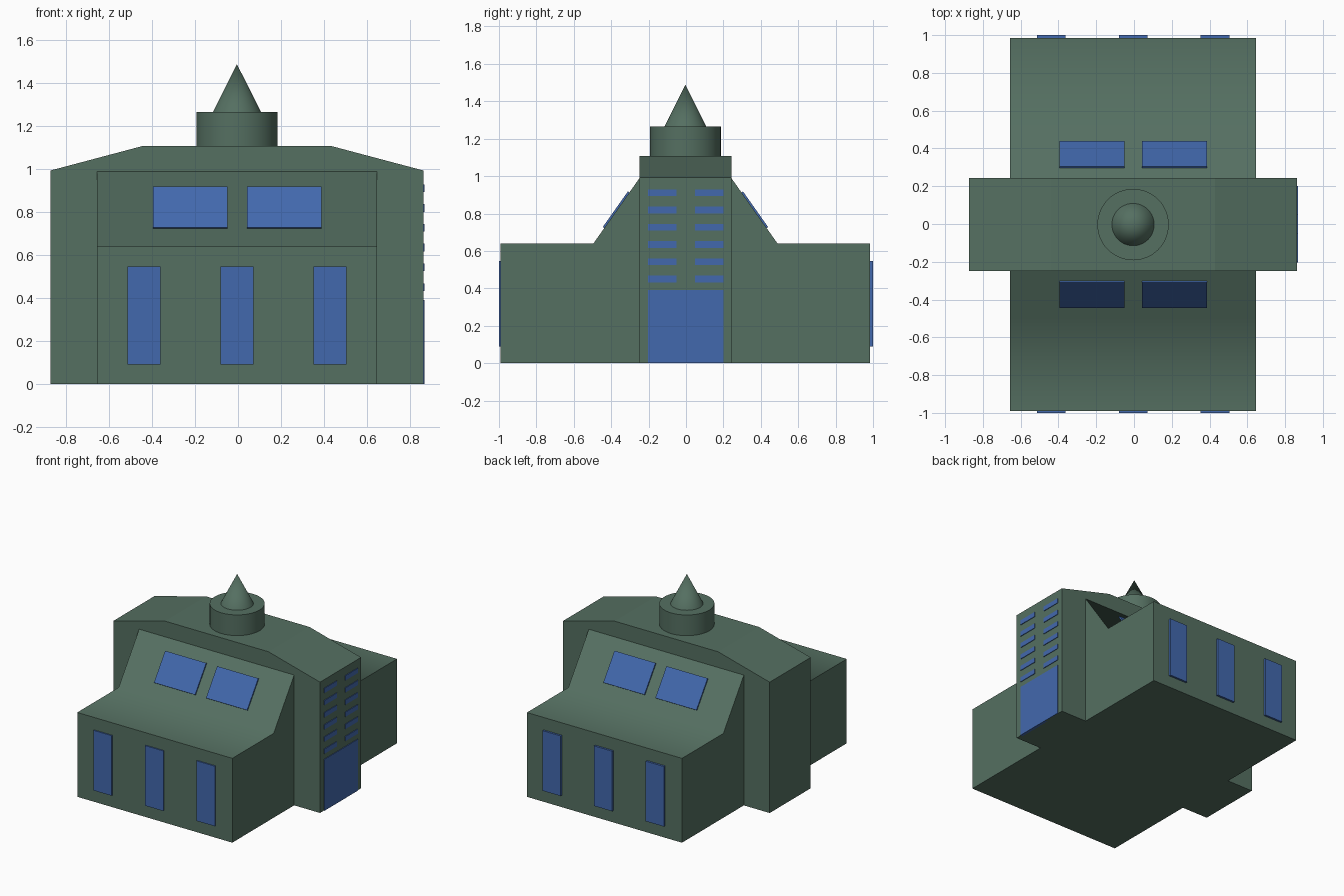
import bpy, bmesh, math
from mathutils import Matrix, Vector

if "Cube" in bpy.data.objects:
    bpy.data.objects.remove(bpy.data.objects["Cube"])

XC, YC = -0.005, -0.003          # centre of the building body


def material(name, rgb):
    m = bpy.data.materials.new(name)
    m.diffuse_color = (*rgb, 1)
    m.use_nodes = True
    m.node_tree.nodes["Principled BSDF"].inputs["Base Color"].default_value = m.diffuse_color
    return m


GREEN = material("green_wall", (0.09, 0.16, 0.12))
BLUE = material("blue_glass", (0.055, 0.14, 0.42))


def finish(name, bm, mat, smooth=None):
    bmesh.ops.recalc_face_normals(bm, faces=bm.faces)
    me = bpy.data.meshes.new(name)
    bm.to_mesh(me)
    bm.free()
    ob = bpy.data.objects.new(name, me)
    bpy.context.collection.objects.link(ob)
    me.materials.append(mat)
    if smooth:
        bpy.ops.object.select_all(action='DESELECT')
        ob.select_set(True)
        bpy.context.view_layer.objects.active = ob
        bpy.ops.object.shade_smooth_by_angle(angle=math.radians(smooth))
    return ob


def prism(name, points, vector, smooth=None):
    """Solid made by sweeping a closed outline along a vector."""
    bm = bmesh.new()
    face = bm.faces.new([bm.verts.new(p) for p in points])
    new = bmesh.ops.extrude_face_region(bm, geom=[face], use_keep_orig=True)
    verts = [v for v in new["geom"] if isinstance(v, bmesh.types.BMVert)]
    bmesh.ops.translate(bm, verts=verts, vec=vector)
    return finish(name, bm, GREEN, smooth)


def panel(name, centre, size, tilt=0.0):
    bm = bmesh.new()
    bmesh.ops.create_cube(bm, size=1, matrix=Matrix.Translation(centre)
                          @ Matrix.Rotation(tilt, 4, 'X')
                          @ Matrix.Diagonal((*size, 1)))
    return finish(name, bm, BLUE)


def round_part(name, r1, r2, z0, z1):
    bm = bmesh.new()
    bmesh.ops.create_cone(bm, cap_ends=True, segments=48, radius1=r1, radius2=r2,
                          depth=z1 - z0,
                          matrix=Matrix.Translation((XC, YC, (z0 + z1) / 2)))
    return finish(name, bm, GREEN, 35)


# central cross block with its tapered roof
profile = [(-0.868, 0), (0.868, 0), (0.868, 0.993), (0.435, 1.108),
           (-0.435, 1.108), (-0.868, 0.993)]
prism("central_block", [(x + XC, YC - 0.246, z) for x, z in profile], (0, 0.492, 0))

# front-to-back hall with sloping shoulders
half = [(0.988, 0), (0.988, 0.64), (0.492, 0.64), (0.243, 0.993)]
profile = half + [(-y, z) for y, z in reversed(half)]
prism("long_hall", [(XC - 0.651, y + YC, z) for y, z in profile], (1.302, 0, 0), 60)

# round turret and pointed spire
round_part("turret_drum", 0.189, 0.189, 1.10, 1.265)
round_part("turret_spire", 0.112, 0, 1.265, 1.488)

# windows on the front and back
slope = math.atan2(0.353, 0.249)
for side, label in ((-1, "front"), (1, "back")):
    for i, x in enumerate((-0.438, -0.004, 0.429)):
        panel(f"{label}_tall_window_{i + 1}", (x, side * 0.985, 0.318),
              (0.153, 0.03, 0.456))
    for i, x in enumerate((-0.222, 0.215)):
        panel(f"{label}_roof_window_{i + 1}", (x, side * 0.369 + YC, 0.819),
              (0.345, 0.233, 0.014), -side * slope)

# door and louvre slats on the right end
panel("right_door", (0.858, -0.002, 0.195), (0.02, 0.404, 0.39))
for row in range(6):
    for y in (-0.126, 0.124):
        panel(f"right_slat_{row + 1}", (0.858, y, 0.450 + 0.0922 * row),
              (0.02, 0.152, 0.036))
